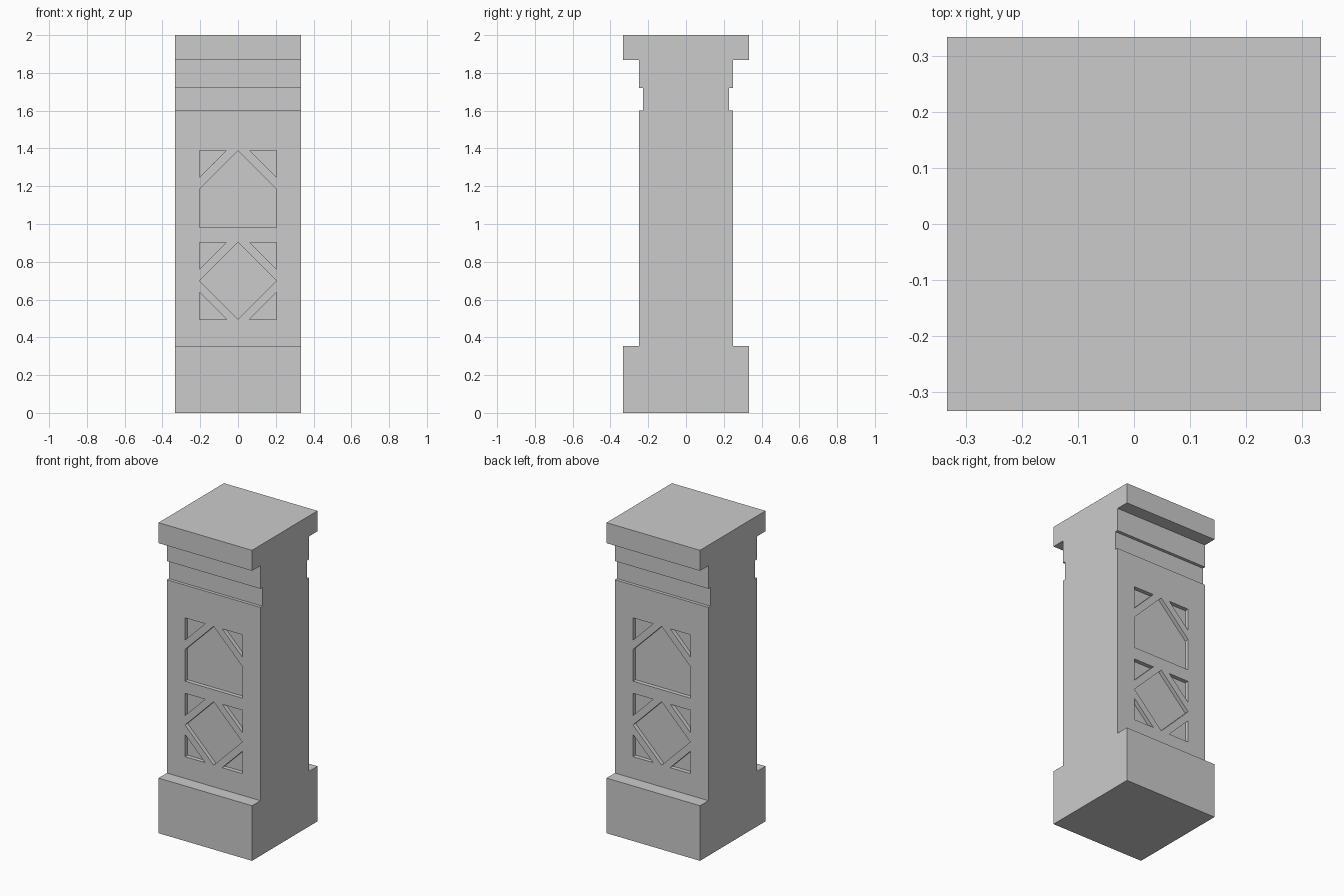
import bpy, bmesh

if "Cube" in bpy.data.objects:
    bpy.data.objects.remove(bpy.data.objects["Cube"])

W = 0.333            # half width of the pillar
FACE = 0.248         # y distance of the shaft face
DEPTH = 0.026        # depth of the sunken panels
A = 0.204            # half size of a panel square
LEG = 0.143          # leg of a corner triangle


def add_prism(bm, pts, offset):
    """Close a loop of 3D points and extrude it along offset."""
    face = bm.faces.new([bm.verts.new(p) for p in pts])
    top = bmesh.ops.extrude_face_region(bm, geom=[face], use_keep_orig=True)
    verts = [g for g in top["geom"] if isinstance(g, bmesh.types.BMVert)]
    bmesh.ops.translate(bm, verts=verts, vec=offset)


def make_object(name, bm):
    bmesh.ops.recalc_face_normals(bm, faces=bm.faces)
    me = bpy.data.meshes.new(name)
    bm.to_mesh(me)
    bm.free()
    ob = bpy.data.objects.new(name, me)
    bpy.context.collection.objects.link(ob)
    return ob


# Pillar: side profile (plinth, shaft, neck groove, cap) swept across x
half = [(W, 0), (W, 0.355), (FACE, 0.355), (FACE, 1.6), (0.228, 1.6),
        (0.228, 1.72), (FACE, 1.72), (FACE, 1.868), (W, 1.868), (W, 2)]
profile = half + [(-y, z) for y, z in reversed(half)]
bm = bmesh.new()
add_prism(bm, [(-W, y, z) for y, z in profile], (2 * W, 0, 0))
pillar = make_object("pillar", bm)

# Panel cutters: diamond or house shape plus corner triangles, front and back
bm = bmesh.new()


def corner(cz, sx, sz):
    return [(sx * A, cz + sz * A), (sx * (A - LEG), cz + sz * A),
            (sx * A, cz + sz * (A - LEG))]


LOW, HIGH = 0.699, 1.185
shapes = [
    [(0, LOW + A), (A, LOW), (0, LOW - A), (-A, LOW)],
    [(0, HIGH + A), (A, HIGH), (A, HIGH - A), (-A, HIGH - A), (-A, HIGH)],
]
for sx in (-1, 1):
    shapes += [corner(LOW, sx, 1), corner(LOW, sx, -1), corner(HIGH, sx, 1)]
for side in (-1, 1):
    for shape in shapes:
        add_prism(bm, [(x, side * (FACE - DEPTH), z) for x, z in shape],
                  (0, side * (DEPTH + 0.03), 0))
cutter = make_object("panel_cutter", bm)
cutter.hide_render = True

# Sink the panels into the shaft
mod = pillar.modifiers.new("panels", "BOOLEAN")
mod.operation = "DIFFERENCE"
mod.solver = "EXACT"
mod.object = cutter
bpy.context.view_layer.objects.active = pillar
bpy.ops.object.modifier_apply(modifier=mod.name)
bpy.data.objects.remove(cutter)
